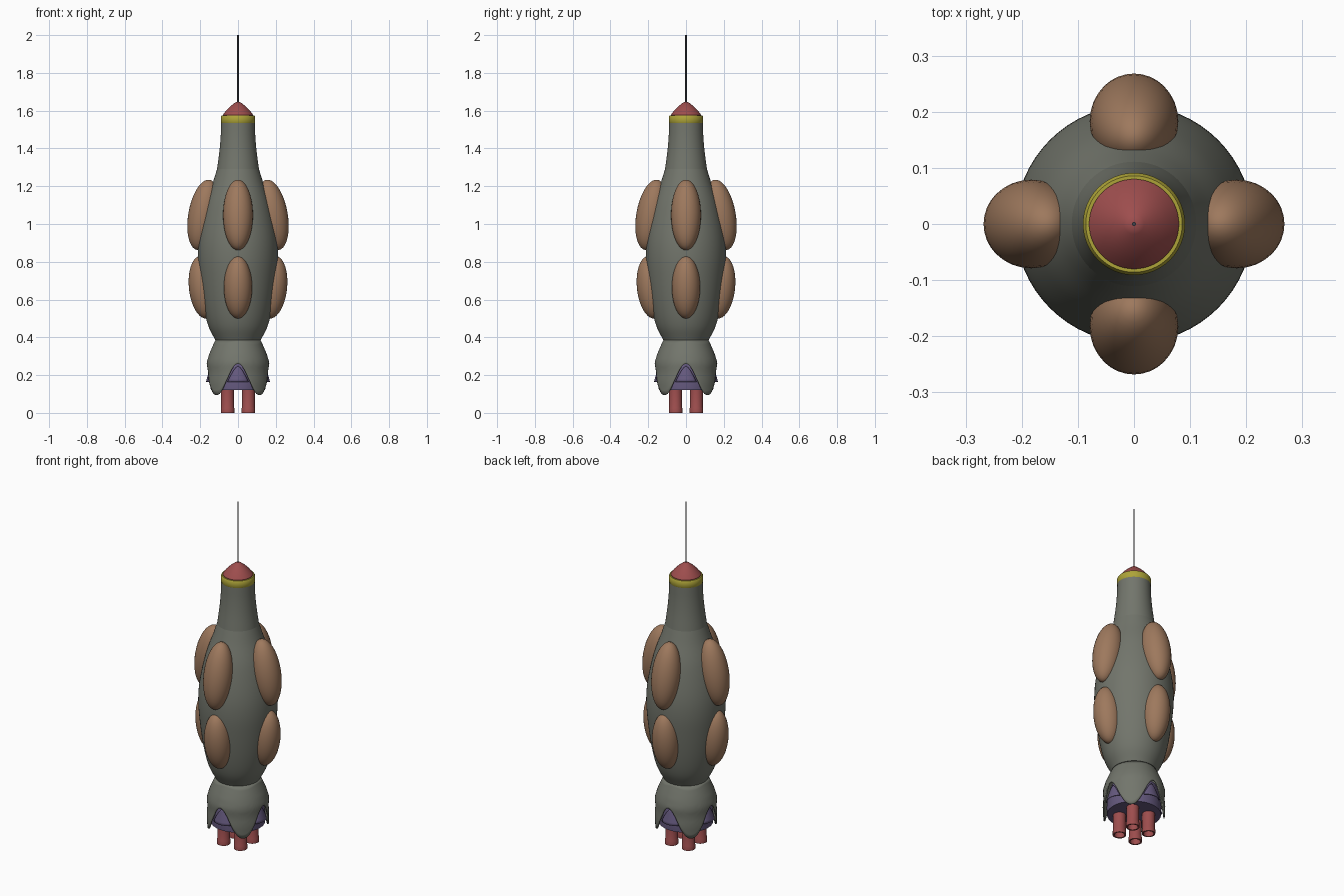
import bpy, bmesh, math
from mathutils import Matrix, Vector

if "Cube" in bpy.data.objects:
    bpy.data.objects.remove(bpy.data.objects["Cube"])


def material(name, rgb):
    m = bpy.data.materials.new(name)
    m.diffuse_color = (*rgb, 1)
    m.use_nodes = True
    m.node_tree.nodes["Principled BSDF"].inputs["Base Color"].default_value = m.diffuse_color
    return m


GREY = material("hull grey", (0.17, 0.18, 0.15))
BROWN = material("pod brown", (0.34, 0.19, 0.11))
RED = material("red", (0.34, 0.075, 0.075))
YELLOW = material("yellow", (0.42, 0.37, 0.04))
PURPLE = material("purple", (0.13, 0.10, 0.21))
DARK = material("antenna dark", (0.06, 0.06, 0.07))


def finish(name, bm, mat, angle=35):
    bmesh.ops.remove_doubles(bm, verts=bm.verts, dist=1e-5)
    bmesh.ops.recalc_face_normals(bm, faces=bm.faces)
    me = bpy.data.meshes.new(name)
    bm.to_mesh(me)
    bm.free()
    me.materials.append(mat)
    ob = bpy.data.objects.new(name, me)
    bpy.context.collection.objects.link(ob)
    bpy.ops.object.select_all(action='DESELECT')
    bpy.context.view_layer.objects.active = ob
    ob.select_set(True)
    bpy.ops.object.shade_smooth_by_angle(angle=math.radians(angle))
    return ob


def lathe(name, profile, mat, n=64, at=(0, 0), angle=35):
    """Revolve (radius, z) points about a vertical axis."""
    bm = bmesh.new()
    vs = [bm.verts.new((r + at[0], at[1], z)) for r, z in profile]
    es = [bm.edges.new(p) for p in zip(vs, vs[1:])]
    bmesh.ops.spin(bm, geom=vs + es, cent=(*at, 0), axis=(0, 0, 1),
                   angle=2 * math.pi, steps=n)
    return finish(name, bm, mat, angle)


def smooth(pts, k=6):
    """Catmull-Rom refinement of a profile."""
    p = [Vector(q) for q in pts]
    p = [2 * p[0] - p[1]] + p + [2 * p[-1] - p[-2]]
    out = []
    for a, b, c, d in zip(p, p[1:], p[2:], p[3:]):
        for i in range(k):
            t = i / k
            out.append(0.5 * (2 * b + (c - a) * t + (2 * a - 5 * b + 4 * c - d) * t * t
                              + (3 * b - a - 3 * c + d) * t ** 3))
    return [tuple(v) for v in out + [p[-2]]]


# Bulging hull and tapering neck
lathe("hull", smooth([(0.120, 0.385), (0.157, 0.46), (0.182, 0.56), (0.202, 0.70),
                      (0.212, 0.83), (0.204, 0.95), (0.173, 1.10), (0.133, 1.22),
                      (0.111, 1.29)]), GREY)
lathe("neck", smooth([(0.111, 1.29), (0.099, 1.38), (0.092, 1.46), (0.089, 1.54)]), GREY)

# Collar ring, nose cone and antenna
lathe("collar", [(0.078, 1.53), (0.086, 1.53), (0.091, 1.538), (0.091, 1.567),
                 (0.086, 1.575), (0.078, 1.575), (0.078, 1.53)], YELLOW, angle=50)
lathe("nose_cone", [(0.08, 1.56), (0.08, 1.578), (0.064, 1.600), (0.042, 1.622),
                    (0.018, 1.641), (0.010, 1.645), (0, 1.646)], RED)
lathe("antenna", [(0.004, 1.63), (0.004, 2.0), (0, 2.0)], DARK, n=8)

# Two tiers of four tilted side pods
TIERS = (("upper_pod", 0.183, 1.048, (0.08, 0.079, 0.189), -10),
         ("lower_pod", 0.184, 0.665, (0.076, 0.075, 0.166), 6))
for name, r, z, size, tilt in TIERS:
    for i in range(4):
        bm = bmesh.new()
        bmesh.ops.create_uvsphere(bm, u_segments=32, v_segments=20, radius=1)
        m = (Matrix.Rotation(i * math.pi / 2, 4, 'Z') @ Matrix.Translation((r, 0, z))
             @ Matrix.Rotation(math.radians(tilt), 4, 'Y') @ Matrix.Diagonal((*size, 1)))
        bmesh.ops.transform(bm, matrix=m, verts=bm.verts)
        finish(name, bm, BROWN)


# Tail skirt with four arches cut along the lower rim
def skirt_radius(z):
    pts = [(0.09, 0.163), (0.165, 0.167), (0.215, 0.163), (0.265, 0.166),
           (0.31, 0.153), (0.35, 0.136), (0.385, 0.120)]
    for (z0, r0), (z1, r1) in zip(pts, pts[1:]):
        if z <= z1:
            return r0 + (r1 - r0) * (z - z0) / (z1 - z0)
    return pts[-1][1]


bm = bmesh.new()
N, ROWS = 96, 12
grid = []
for i in range(N):
    a = 2 * math.pi * i / N
    rim = 0.095 + 0.165 * ((1 + math.cos(4 * a)) / 2) ** 1.2
    col = []
    for j in range(ROWS + 1):
        z = rim + (0.385 - rim) * j / ROWS
        r = skirt_radius(z)
        col.append(bm.verts.new((r * math.cos(a), r * math.sin(a), z)))
    grid.append(col)
for i in range(N):
    p, q = grid[i], grid[(i + 1) % N]
    for j in range(ROWS):
        bm.faces.new((p[j], q[j], q[j + 1], p[j + 1]))
skirt = finish("tail_skirt", bm, GREY)
mod = skirt.modifiers.new("thickness", 'SOLIDIFY')
mod.thickness = 0.006
mod.offset = -1

# Engine core inside the skirt
lathe("engine_core", [(0, 0.30), (0.125, 0.28), (0.142, 0.20), (0.146, 0.165),
                      (0.144, 0.122), (0, 0.122)], PURPLE)

# Small flared hood in each arch
for i in range(4):
    bm = bmesh.new()
    rows = []
    for k in range(7):
        t = k / 6
        z, r, half = 0.25 - 0.085 * t, 0.147 + 0.022 * t, 0.37 * t ** 0.7
        row = []
        for s in range(9):
            u = s / 4 - 1
            a = i * math.pi / 2 + u * half
            rr = r - 0.012 * t * u * u
            row.append(bm.verts.new((rr * math.cos(a), rr * math.sin(a), z)))
        rows.append(row)
    for p, q in zip(rows, rows[1:]):
        for s in range(8):
            bm.faces.new((p[s], p[s + 1], q[s + 1], q[s]))
    hood = finish("arch_hood", bm, PURPLE)
    mod = hood.modifiers.new("thickness", 'SOLIDIFY')
    mod.thickness = 0.004

# Four exhaust tubes with recessed ends
for sx in (-1, 1):
    for sy in (-1, 1):
        lathe("exhaust_tube", [(0.034, 0.13), (0.034, 0.03), (0.036, 0.025), (0.036, 0.0),
                               (0.028, 0.0), (0.026, 0.04), (0, 0.04)],
              RED, n=24, at=(0.055 * sx, 0.055 * sy))
